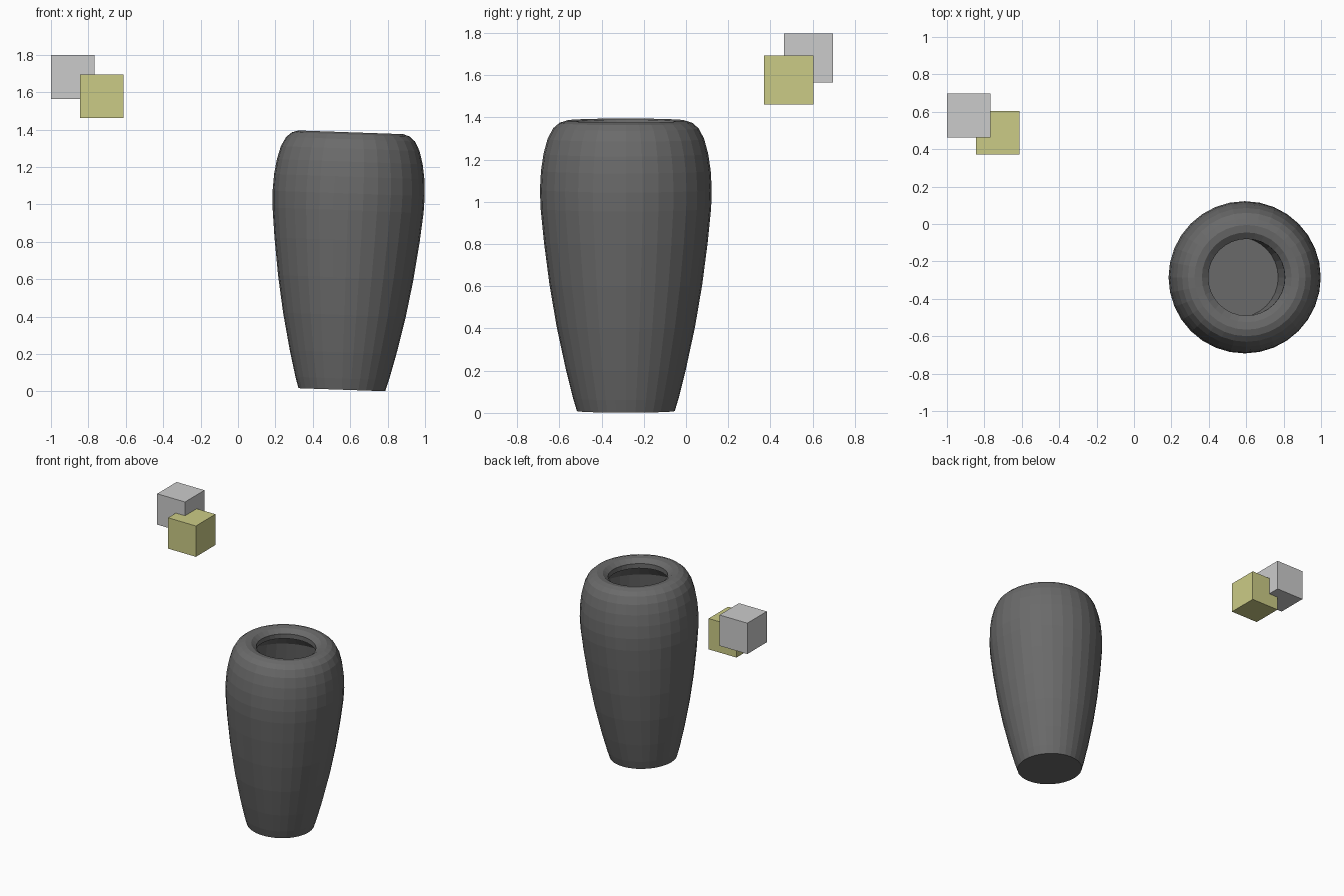
import bpy
import math
from mathutils import Vector

if "Cube" in bpy.data.objects:
    bpy.data.objects.remove(bpy.data.objects["Cube"], do_unlink=True)


def material(name, rgb):
    mat = bpy.data.materials.new(name)
    mat.use_nodes = True
    colour = (*rgb, 1.0)
    mat.diffuse_color = colour
    mat.node_tree.nodes["Principled BSDF"].inputs["Base Color"].default_value = colour
    return mat


def block(name, centre, size, mat):
    bpy.ops.mesh.primitive_cube_add(size=size, location=centre)
    obj = bpy.context.object
    obj.name = name
    obj.data.materials.append(mat)


def lathe(name, profile, segments, mat):
    """Spin a (radius, height) profile about z; zero radius closes an end."""
    verts, rings = [], []
    for radius, height in profile:
        count = segments if radius > 0 else 1
        rings.append([len(verts) + i % count for i in range(segments + 1)])
        for i in range(count):
            a = math.tau * i / segments
            verts.append((radius * math.cos(a), radius * math.sin(a), height))
    faces = []
    for low, high in zip(rings, rings[1:]):
        for i in range(segments):
            corners = (low[i], low[i + 1], high[i + 1], high[i])
            faces.append(tuple(dict.fromkeys(corners)))
    mesh = bpy.data.meshes.new(name)
    mesh.from_pydata(verts, [], faces)
    mesh.materials.append(mat)
    obj = bpy.data.objects.new(name, mesh)
    bpy.context.collection.objects.link(obj)
    return obj


charcoal = material("charcoal clay", (0.145, 0.145, 0.145))
light_grey = material("light grey", (0.60, 0.60, 0.60))
olive = material("olive yellow", (0.60, 0.60, 0.24))

# Vase: outer wall from the base up, over the lip, then down inside
outer = [(0, 0), (0.232, 0), (0.25, 0.06), (0.285, 0.2), (0.328, 0.4),
         (0.362, 0.6), (0.388, 0.8), (0.404, 0.96), (0.407, 1.05),
         (0.402, 1.14), (0.39, 1.22), (0.371, 1.29), (0.345, 1.34),
         (0.315, 1.366), (0.28, 1.377), (0.24, 1.372), (0.205, 1.345)]
inner = [(0.205, 1.31), (0.28, 1.29), (0.35, 1.2), (0.372, 1.05),
         (0.353, 0.8), (0.327, 0.6), (0.293, 0.4), (0.25, 0.2),
         (0.215, 0.03), (0, 0.03)]
vase = lathe("vase", outer + inner, 32, charcoal)
vase.location = (0.555, -0.285, 0.009)
vase.rotation_euler = (0, math.radians(2), 0)

# Two overlapping floating cubes
block("grey_cube", Vector((-0.884, 0.58, 1.681)), 0.233, light_grey)
block("olive_cube", Vector((-0.728, 0.487, 1.577)), 0.233, olive)
